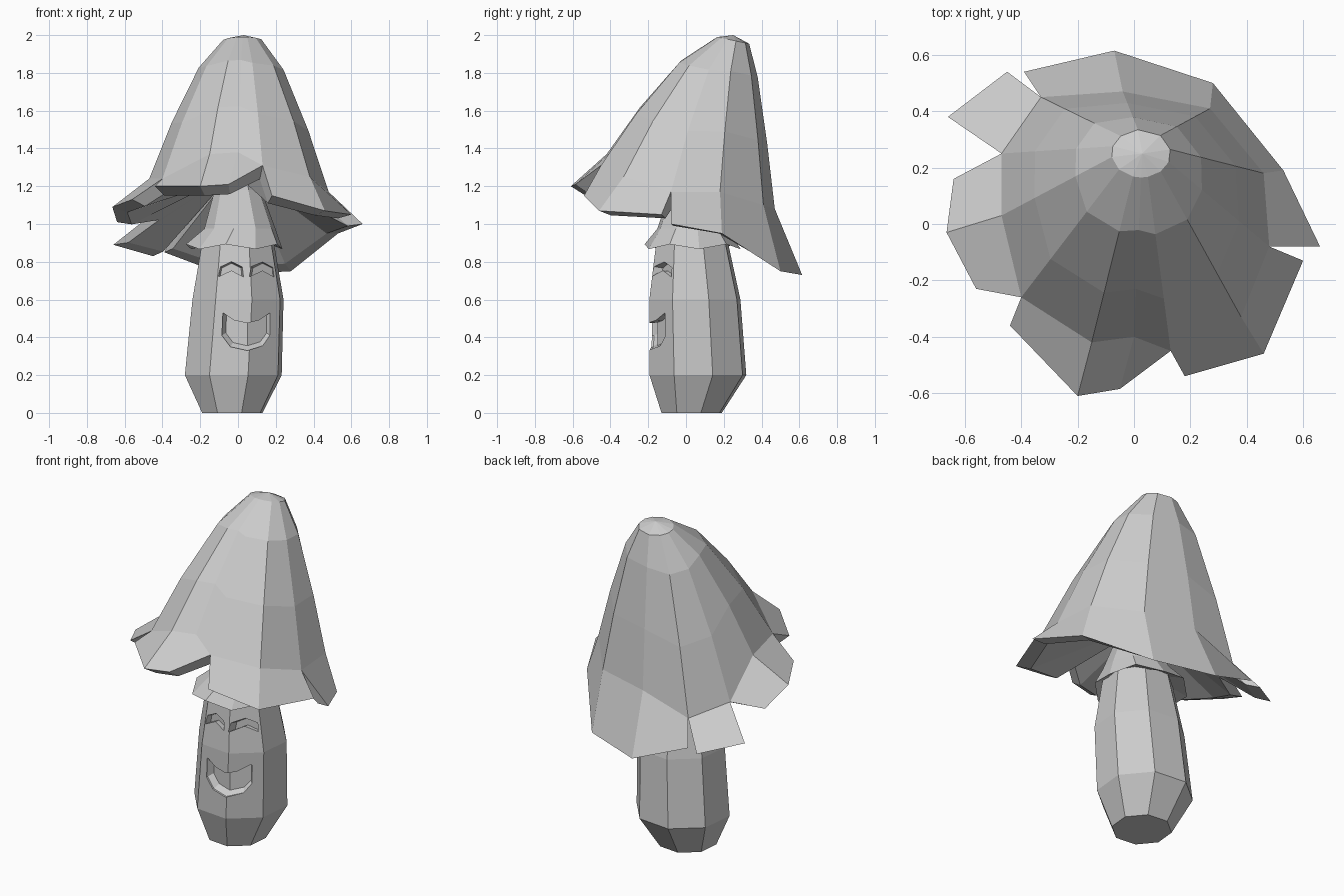
import bpy, bmesh, math, random
from mathutils import Matrix, Vector
from mathutils.bvhtree import BVHTree

random.seed(4)
old = bpy.data.objects.get("Cube")
if old:
    bpy.data.objects.remove(old, do_unlink=True)

grey = bpy.data.materials.new("plain grey")
grey.use_nodes = True
grey.diffuse_color = (0.6, 0.6, 0.6, 1)
grey.node_tree.nodes["Principled BSDF"].inputs["Base Color"].default_value = (0.6, 0.6, 0.6, 1)


def finish(bm, name):
    bmesh.ops.recalc_face_normals(bm, faces=bm.faces)
    if bm.calc_volume(signed=True) < 0:
        bmesh.ops.reverse_faces(bm, faces=bm.faces)
    mesh = bpy.data.meshes.new(name)
    bm.to_mesh(mesh)
    bm.free()
    mesh.materials.append(grey)
    obj = bpy.data.objects.new(name, mesh)
    bpy.context.collection.objects.link(obj)
    return obj


def skin(bm, loops):
    """Join closed loops of vertices into a capped tube."""
    for lo, hi in zip(loops, loops[1:]):
        for i in range(len(lo)):
            k = (i + 1) % len(lo)
            bm.faces.new((lo[i], lo[k], hi[k], hi[i]))
    bm.faces.new(loops[0])
    bm.faces.new(loops[-1])


def loft(name, rings, sides, start, wave=0.0):
    """Closed tube through rings of (x, y, z, radius)."""
    bm = bmesh.new()
    loops = []
    for j, (x, y, z, r) in enumerate(rings):
        loop = []
        for i in range(sides):
            a = math.radians(start) + math.tau * i / sides
            dz = wave * math.cos(math.pi * i) if j == 1 else 0
            loop.append(bm.verts.new((x + r * math.sin(a), y - r * math.cos(a), z + dz)))
        loops.append(loop)
    skin(bm, loops)
    return finish(bm, name)


# Eight-sided stem and the flared collar with its neck
stem = loft("stem", [(-0.03, 0.03, 0, 0.167), (-0.025, 0.063, 0.2, 0.268),
                     (0, 0.047, 0.6, 0.252), (0, 0.03, 0.95, 0.19)], 8, -28)
loft("collar", [(0, 0.03, 0.92, 0.17), (-0.02, 0.035, 0.88, 0.258), (0.01, 0.035, 0.975, 0.19),
                (0, 0.04, 1.18, 0.125), (0, 0.06, 1.35, 0.11)], 10, -10, 0.013)


# Carved face: cutters whose backs follow the front of the stem
def front_y(x):
    return -0.19 + 0.1 * max(0.05 - x, 0) + 0.6 * max(x - 0.05, 0)


def carve(outline, depth, pivot, shrink):
    """Cut a recess whose floor is the outline shrunk towards the pivot."""
    bm = bmesh.new()
    floor = [(pivot[0] + (x - pivot[0]) * shrink, pivot[1] + (z - pivot[1]) * shrink)
             for x, z in outline]
    skin(bm, [[bm.verts.new((x, -0.4, z)) for x, z in outline],
              [bm.verts.new((x, front_y(x) + 0.008, z)) for x, z in outline],
              [bm.verts.new((x, front_y(x) + depth, z)) for x, z in floor]])
    bmesh.ops.triangulate(bm, faces=bm.faces)
    cutter = finish(bm, "face_cutter")
    cutter.hide_render = True
    mod = stem.modifiers.new("carve", "BOOLEAN")
    mod.operation, mod.solver, mod.object = "DIFFERENCE", "EXACT", cutter
    bpy.context.view_layer.objects.active = stem
    bpy.ops.object.modifier_apply(modifier=mod.name)
    bpy.data.objects.remove(cutter, do_unlink=True)


carve([(-0.08, 0.53), (-0.085, 0.41), (-0.04, 0.35), (0.05, 0.33), (0.13, 0.355),
       (0.17, 0.41), (0.17, 0.53), (0.11, 0.49), (0.05, 0.475), (-0.02, 0.49)],
      0.04, (0.05, 0.5), 0.85)
for cx in (-0.035, 0.13):
    carve([(cx - 0.07, 0.72), (cx - 0.06, 0.775), (cx, 0.805), (cx + 0.06, 0.775),
           (cx + 0.065, 0.72), (cx, 0.755)], 0.05, (cx, 0.72), 0.85)

# Cap columns, counter-clockwise: waist point, then the rim point or,
# at a tear, the two rim corners on either side of it
columns = [
    ((-0.40, -0.26, 1.24), (-0.56, -0.23, 1.13), (-0.44, -0.36, 1.20)),
    ((-0.15, -0.42, 1.37), (-0.20, -0.61, 1.20)),
    ((0.00, -0.40, 1.38), (-0.05, -0.585, 1.21)),
    ((0.13, -0.45, 1.31), None, (0.18, -0.54, 1.15)),
    ((0.38, -0.33, 1.25), (0.46, -0.46, 1.07)),
    ((0.48, -0.08, 1.17), (0.60, -0.13, 1.05), (0.66, -0.08, 1.00)),
    ((0.46, 0.18, 1.17), (0.53, 0.19, 0.95)),
    ((0.27, 0.41, 1.10), (0.28, 0.50, 0.75)),
    ((-0.04, 0.47, 1.08), (-0.07, 0.615, 0.73)),
    ((-0.33, 0.45, 0.98), (-0.39, 0.54, 0.85), (-0.45, 0.54, 0.83)),
    ((-0.47, 0.25, 1.04), (-0.66, 0.38, 0.89), (-0.64, 0.16, 1.01)),
    ((-0.47, 0.03, 1.24), (-0.665, -0.03, 1.09)),
]
count = len(columns)
bm = bmesh.new()
tip = bm.verts.new((0.03, 0.25, 2.0))
bodies, before, after, loop = [], [], [], []
for k, (waist, *rim) in enumerate(columns):
    waist = Vector(waist)
    a = math.atan2(waist.y - 0.1, waist.x)
    top = Vector((0.025 + 0.105 * math.cos(a), 0.25 + 0.085 * math.sin(a),
                  1.972 - 0.018 * math.sin(a)))
    body = []
    for across, down in ((0, 0), (0.33, 0.2), (0.7, 0.6), (1, 1)):
        p = top.lerp(waist, across)
        p.z = top.z + (waist.z - top.z) * down
        body.append(bm.verts.new(p))
    bodies.append(body)
    ends = [bm.verts.new(p) if p else body[-1] for p in rim]
    before.append(ends[0])
    after.append(ends[-1])
    chain = [ends[0], body[-1], ends[-1]] if len(ends) == 2 else ends
    loop += [(v, k) for i, v in enumerate(chain) if v not in chain[:i]]

# Outer shell and torn flaps
for k in range(count):
    n = (k + 1) % count
    bm.faces.new((tip, bodies[k][0], bodies[n][0]))
    for j in range(3):
        bm.faces.new((bodies[k][j], bodies[k][j + 1], bodies[n][j + 1], bodies[n][j]))
    flap = [bodies[k][-1], after[k], before[n], bodies[n][-1]]
    bm.faces.new(list(dict.fromkeys(flap)))
tree = BVHTree.FromBMesh(bm)

# Underside: a thick lip inside the rim, then a slope up to the neck
neck, lip = [], []
for waist, *rim in columns:
    a = math.atan2(waist[1] - 0.05, waist[0])
    neck.append(bm.verts.new((0.1 * math.cos(a), 0.05 + 0.1 * math.sin(a), 1.23)))
for v, k in loop:
    p = v.co.lerp(neck[k].co, 0.14)
    p.z = v.co.z - 0.2 * (v.co.z - 0.95)
    lip.append(bm.verts.new(p))
for i, (v, k) in enumerate(loop):
    m = (i + 1) % len(loop)
    w, n = loop[m]
    bm.faces.new((v, w, lip[m], lip[i]))
    bm.faces.new([lip[i], lip[m], neck[n]] + ([neck[k]] if n != k else []))
bm.faces.new(neck)
finish(bm, "cap")

# Raised four-sided spots scattered over the cap
spots = [(-0.59, 0.09), (-0.41, -0.08), (-0.19, -0.25), (-0.34, -0.37), (0.01, -0.21),
         (0.2, -0.1), (0.31, -0.43), (0.38, -0.13), (0.46, 0.08), (0.25, 0.22),
         (0.23, 0.32), (0.34, 0.38), (-0.03, 0.38), (-0.15, 0.46), (-0.3, 0.34),
         (-0.33, 0.2), (-0.2, 0.12), (0.11, 0.12)]
bm = bmesh.new()
for x, y in spots:
    hit, normal, _, _ = tree.ray_cast(Vector((x, y, 3)), Vector((0, 0, -1)))
    if normal.z < 0:
        normal = -normal
    up = (Vector((0, 0, 1)) - normal * normal.z).normalized()
    up = Matrix.Rotation(random.uniform(-0.3, 0.3), 3, normal) @ up
    side = up.cross(normal)
    size = 0.035 + 0.035 * min(1, max(0, (1.9 - hit.z) / 0.7))
    wide, tall = size * random.uniform(0.8, 1.05), size * random.uniform(0.8, 1.05)
    low, high = [], []
    for sx, sy in ((-1, -1), (1, -1), (1, 1), (-1, 1)):
        flare = 1 - 0.15 * sy
        offset = side * (sx * wide * flare) + up * (sy * tall)
        low.append(bm.verts.new(hit + offset - normal * 0.015))
        high.append(bm.verts.new(hit + offset * 0.6 + normal * size * 0.45))
    skin(bm, [low, high])
finish(bm, "cap_spots")
